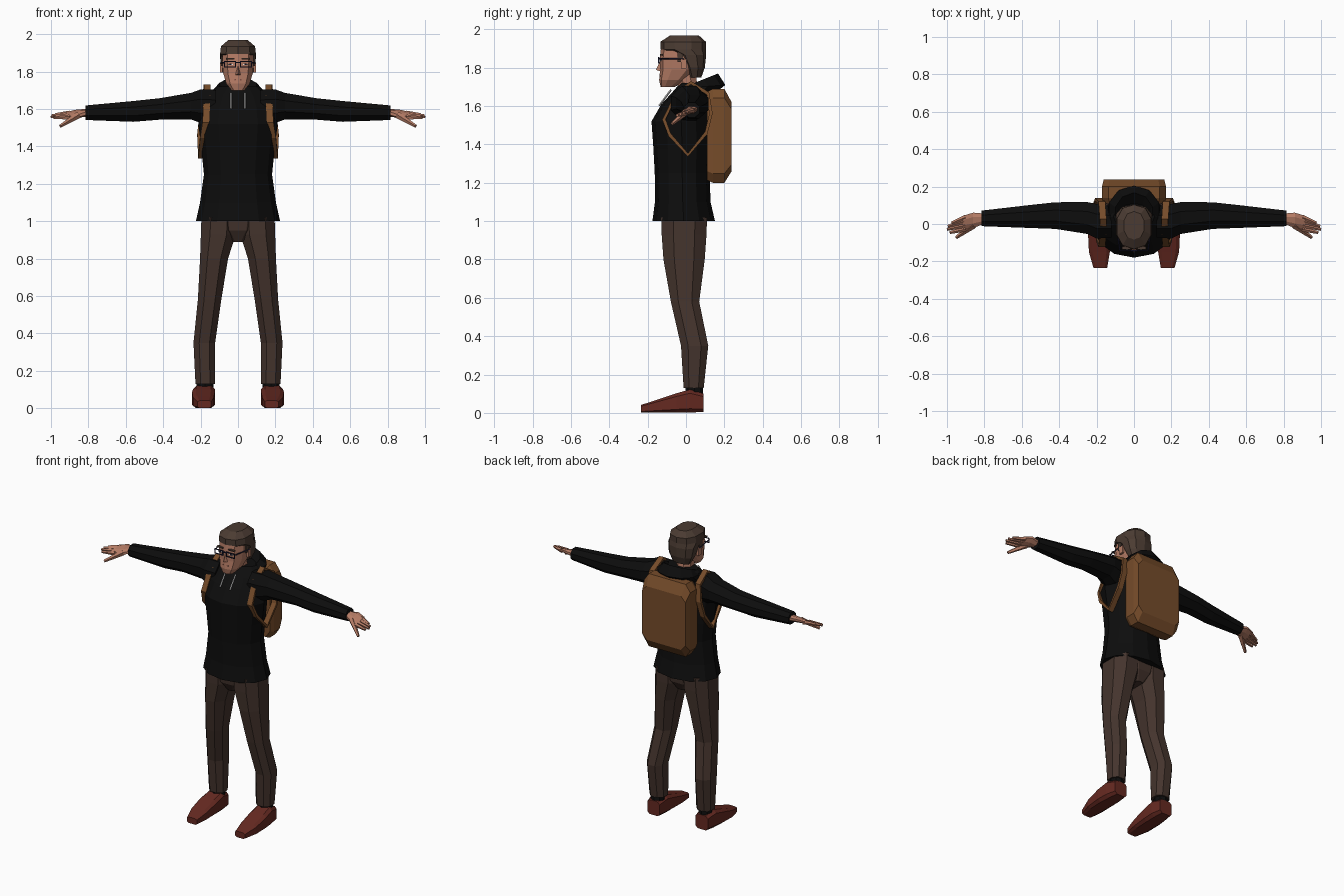
import bpy, bmesh, math
from mathutils import Vector, Matrix

default_cube = bpy.data.objects.get("Cube")
if default_cube:
    bpy.data.objects.remove(default_cube, do_unlink=True)


def material(name, *rgb):
    mat = bpy.data.materials.new(name)
    mat.use_nodes = True
    mat.diffuse_color = (*rgb, 1)
    mat.node_tree.nodes["Principled BSDF"].inputs["Base Color"].default_value = (*rgb, 1)
    return mat


SKIN = material("skin", .46, .2, .13)
LIP = material("lip", .2, .07, .05)
HAIR = material("brown hair", .07, .044, .032)
BLACK = material("black cloth", .004, .004, .004)
TROUSER = material("brown trousers", .058, .034, .026)
LEATHER = material("tan pack", .18, .072, .023)
SHOE = material("red brown shoes", .13, .022, .015)
WHITE = material("white cord", .8, .8, .8)
FRAME = material("navy frame", .012, .012, .04)


def finish(name, bm, mat, side=1):
    """Turn a bmesh into a flat shaded object, flipped in x when side is -1."""
    for v in bm.verts:
        v.co.x *= side
    bmesh.ops.recalc_face_normals(bm, faces=bm.faces)
    mesh = bpy.data.meshes.new(name)
    bm.to_mesh(mesh)
    bm.free()
    mesh.materials.append(mat)
    obj = bpy.data.objects.new(name, mesh)
    bpy.context.scene.collection.objects.link(obj)
    return obj


def skin_rings(bm, rings, closed=False):
    """Bridge point rings with quads; cap the ends unless the loop is closed."""
    loops = [[bm.verts.new(p) for p in ring] for ring in rings]
    pairs = list(zip(loops, loops[1:]))
    if closed:
        pairs.append((loops[-1], loops[0]))
    for a, b in pairs:
        for i in range(len(a)):
            j = (i + 1) % len(a)
            bm.faces.new((a[i], a[j], b[j], b[i]))
    if not closed:
        bm.faces.new(loops[0])
        bm.faces.new(loops[-1])


def loft(name, mat, axis, sections, n=8, power=1.0, turn=0.0, side=1):
    """Sections are (x, y, z, half width, half depth, optional tilt in z)."""
    def soft(value):
        return math.copysign(abs(value) ** power, value)

    rings = []
    for x, y, z, a, b, *tilt in sections:
        t = tilt[0] if tilt else 0
        if axis == "x":
            u, v = Vector((0, a, t)), Vector((0, 0, b))
        elif axis == "y":
            u, v = Vector((a, 0, 0)), Vector((0, 0, b))
        else:
            u, v = Vector((a, 0, 0)), Vector((0, b, t))
        angles = [math.tau * (i + turn) / n for i in range(n)]
        rings.append([Vector((x, y, z)) + u * soft(math.cos(k)) + v * soft(math.sin(k))
                      for k in angles])
    bm = bmesh.new()
    skin_rings(bm, rings)
    return finish(name, bm, mat, side)


def rod(name, mat, start, end, r1, r2, side=1, n=4):
    start, end = Vector(start), Vector(end)
    bm = bmesh.new()
    turn = (end - start).to_track_quat("Z", "Y").to_matrix().to_4x4()
    bmesh.ops.create_cone(bm, cap_ends=True, segments=n, radius1=r1, radius2=r2,
                          depth=(end - start).length,
                          matrix=Matrix.Translation((start + end) / 2) @ turn)
    return finish(name, bm, mat, side)


def box(name, mat, centre, size, side=1):
    bm = bmesh.new()
    bmesh.ops.create_cube(bm, size=1, matrix=Matrix.Translation(centre)
                          @ Matrix.Diagonal((*size, 1)))
    return finish(name, bm, mat, side)


def ribbon_loop(name, mat, path, width, thickness, side):
    """Closed strap around the shoulder: flat in x, thick away from its centre."""
    points = [Vector(p) for p in path]
    middle = sum(points, Vector()) / len(points)
    rings = []
    for p in points:
        out = p - middle
        out.x = 0
        out = out.normalized() * thickness / 2
        wide = Vector((width / 2, 0, 0))
        rings.append([p - wide - out, p + wide - out, p + wide + out, p - wide + out])
    bm = bmesh.new()
    skin_rings(bm, rings, closed=True)
    return finish(name, bm, mat, side)


# Hooded top: body, hood and collar
loft("hoodie_body", BLACK, "z", [
    (0, -.012, 1, .225, .163), (0, -.017, 1.1, .203, .145), (0, -.02, 1.25, .182, .143),
    (0, -.02, 1.38, .195, .15), (0, -.025, 1.52, .212, .155), (0, 0, 1.61, .195, .128),
    (0, .025, 1.67, .165, .098), (0, .04, 1.72, .11, .07)], n=12)
loft("hood", BLACK, "z", [
    (0, .03, 1.65, .15, .1), (0, .075, 1.7, .14, .13, .01),
    (0, .055, 1.725, .105, .112, .045), (0, .03, 1.69, .07, .08, .03)], n=10, turn=.5)

# Trouser seat
loft("trouser_seat", TROUSER, "z", [
    (0, -.01, .89, .05, .075), (0, -.01, .95, .14, .115), (0, -.01, 1.04, .19, .127)], n=10)

# Head, neck and hair
loft("neck", SKIN, "z", [(0, .015, 1.62, .06, .06), (0, .01, 1.7, .055, .055),
                         (0, -.01, 1.8, .058, .06)], n=8, turn=.5)
loft("head", SKIN, "z", [
    (0, -.095, 1.7, .036, .037), (0, -.068, 1.735, .065, .072), (0, -.035, 1.79, .082, .1),
    (0, -.028, 1.85, .088, .108), (0, -.02, 1.91, .085, .11)], n=10, power=.8, turn=.5)
loft("hair", HAIR, "z", [
    (0, .045, 1.75, .062, .035), (0, .042, 1.8, .088, .056), (0, .025, 1.865, .099, .08),
    (0, -.015, 1.895, .1, .118), (0, -.015, 1.935, .095, .119),
    (0, -.008, 1.968, .055, .075)], n=10, power=.85, turn=.5)
bm = bmesh.new()
tip = bm.verts.new((0, -.157, 1.788))
base = [bm.verts.new(p) for p in ((0, -.13, 1.845), (-.016, -.128, 1.78), (.016, -.128, 1.78))]
for i in range(3):
    bm.faces.new((tip, base[i], base[(i + 1) % 3]))
bm.faces.new(base)
finish("nose", bm, SKIN)
box("mouth", LIP, (0, -.131, 1.757), (.04, .008, .007))
box("glasses_bridge", FRAME, (0, -.143, 1.848), (.03, .006, .006))

# Backpack
loft("backpack", LEATHER, "y", [
    (0, .11, 1.445, .165, .235), (0, .14, 1.445, .175, .25), (0, .2, 1.445, .175, .25),
    (0, .237, 1.44, .165, .185)], n=8, power=.25, turn=.5)

for label, s in (("left", 1), ("right", -1)):
    # Sleeve and hand
    loft(label + "_sleeve", BLACK, "x", [
        (.12, .01, 1.61, .09, .1), (.2, .015, 1.615, .1, .097), (.25, .032, 1.615, .092, .077),
        (.42, .045, 1.6, .077, .062), (.56, .04, 1.587, .066, .06),
        (.815, .03, 1.58, .045, .042)], n=8, turn=.5, side=s)
    loft(label + "_palm", SKIN, "x", [
        (.8, .028, 1.58, .03, .022), (.86, .02, 1.575, .044, .018, .015),
        (.915, .006, 1.568, .04, .012, .015)], n=8, turn=.5, side=s)
    for i, reach in enumerate((.975, .995, 1, .985)):
        rod(f"{label}_finger_{i + 1}", SKIN, (.9, .036 - .021 * i, 1.577 - .007 * i),
            (reach, .005 - .017 * i, 1.57 - .006 * i), .014, .008, s, n=5)
    rod(label + "_thumb", SKIN, (.855, -.005, 1.567), (.95, -.072, 1.508), .019, .009, s, n=5)

    # Leg, ankle and shoe
    loft(label + "_trouser_leg", TROUSER, "z", [
        (.175, .04, .13, .056, .056), (.18, .045, .35, .062, .076), (.152, -.005, .58, .067, .079),
        (.128, -.01, .8, .08, .115), (.105, -.01, .93, .1, .125),
        (.102, -.01, 1.02, .1, .128)], n=8, power=.85, turn=.5, side=s)
    loft(label + "_sock", BLACK, "z", [(.178, .045, .09, .045, .045),
                                       (.176, .042, .15, .045, .045)], side=s)
    loft(label + "_shoe", SHOE, "y", [
        (.18, -.235, .021, .038, .021), (.185, -.15, .035, .058, .035),
        (.185, -.05, .052, .063, .052), (.182, .02, .062, .06, .062),
        (.18, .09, .053, .048, .05)], n=8, power=.45, turn=.5, side=s)

    # Shoulder strap
    ribbon_loop(label + "_strap", LEATHER, [
        (.165, .025, 1.722), (.165, -.05, 1.665), (.172, -.115, 1.53), (.185, -.085, 1.45),
        (.195, .01, 1.345), (.2, .105, 1.46), (.19, .13, 1.56), (.172, .115, 1.665)],
        .036, .018, s)

    # Hood cord
    rod(label + "_cord", WHITE, (.037, -.078, 1.685), (.037, -.14, 1.602), .005, .005, s)

    # Face details and spectacles
    box(label + "_ear", SKIN, (.089, -.012, 1.82), (.014, .03, .05), s)
    box(label + "_sideburn", HAIR, (.086, -.03, 1.86), (.012, .03, .06), s)
    box(label + "_eyebrow", HAIR, (.042, -.128, 1.868), (.045, .016, .008), s)
    box(label + "_eye_white", WHITE, (.04, -.13, 1.838), (.026, .006, .007), s)
    box(label + "_pupil", FRAME, (.04, -.132, 1.838), (.01, .008, .008), s)
    for edge, z in (("upper", 1.853), ("lower", 1.825)):
        box(f"{label}_{edge}_rim", FRAME, (.043, -.142, z), (.06, .006, .005), s)
    for edge, x in (("inner", .014), ("outer", .073)):
        box(f"{label}_{edge}_rim", FRAME, (x, -.142, 1.839), (.005, .006, .033), s)
    rod(label + "_temple_arm", FRAME, (.075, -.142, 1.848), (.094, -.01, 1.845), .004, .004, s)
